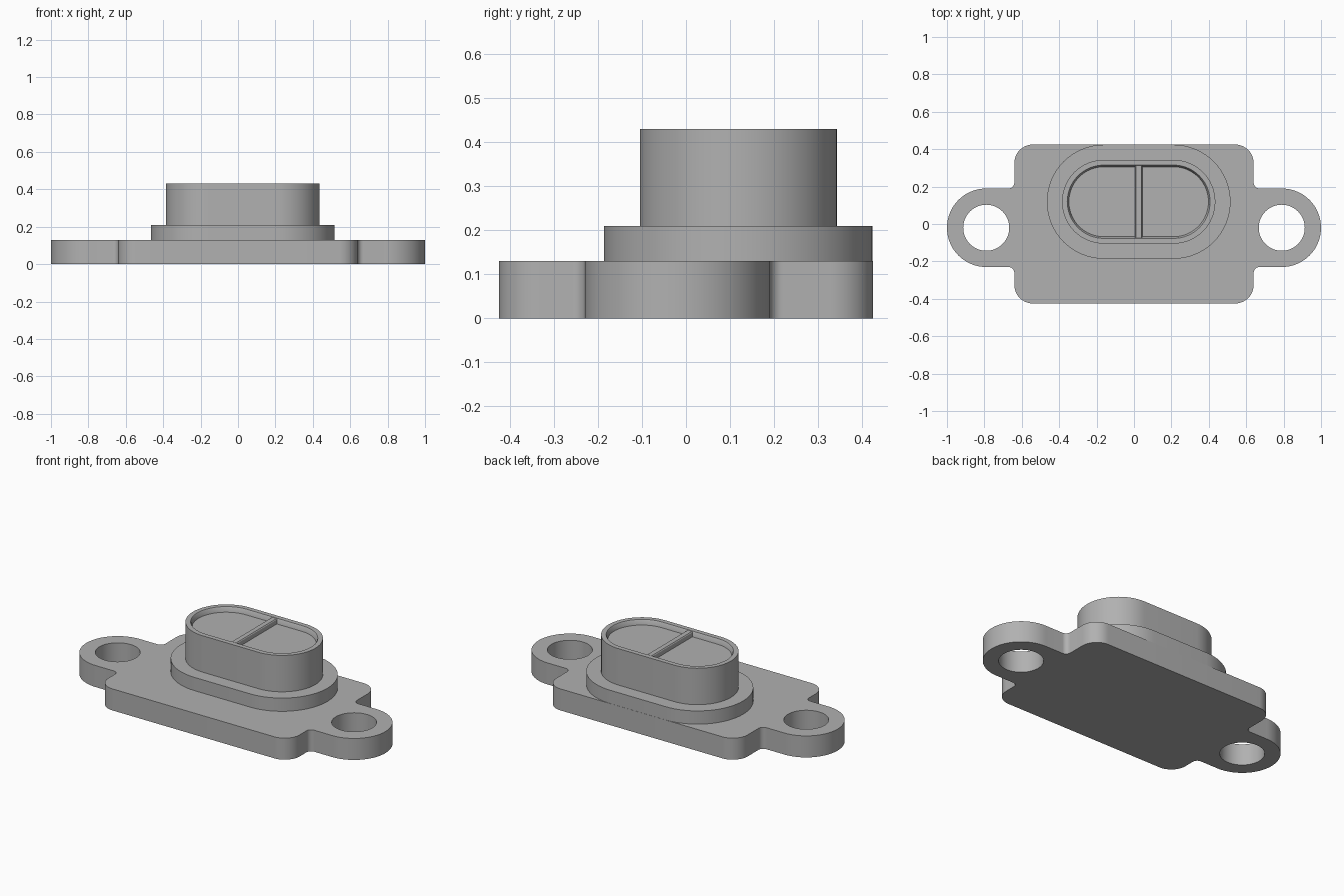
import bpy
import bmesh
import math

cube = bpy.data.objects.get("Cube")
if cube:
    bpy.data.objects.remove(cube)

grey = bpy.data.materials.new("plain grey")
grey.use_nodes = True
colour = (0.44, 0.44, 0.44, 1)
grey.diffuse_color = colour
grey.node_tree.nodes["Principled BSDF"].inputs["Base Color"].default_value = colour

CX, CY = 0.025, 0.119      # centre of the raised boss
HALF = 0.186               # half the straight run of the boss
BASE, STEP, TOP = 0.13, 0.21, 0.43


def arc(cx, cy, r, start, end, steps):
    angles = [math.radians(start + (end - start) * i / steps) for i in range(steps + 1)]
    return [(cx + r * math.cos(a), cy + r * math.sin(a)) for a in angles]


def stadium(r):
    return arc(CX + HALF, CY, r, -90, 90, 32) + arc(CX - HALF, CY, r, 90, 270, 32)


def loft(name, rings, bottom=True):
    """Join outlines of equal count, given as (points, z), and cap the ends."""
    bm = bmesh.new()
    loops = [[bm.verts.new((x, y, z)) for x, y in pts] for pts, z in rings]
    for low, high in zip(loops, loops[1:]):
        n = len(low)
        for i in range(n):
            j = (i + 1) % n
            bm.faces.new((low[i], low[j], high[j], high[i]))
    bm.faces.new(loops[-1])
    if bottom:
        bm.faces.new(loops[0][::-1])
    mesh = bpy.data.meshes.new(name)
    bm.to_mesh(mesh)
    bm.free()
    mesh.materials.append(grey)
    obj = bpy.data.objects.new(name, mesh)
    bpy.context.collection.objects.link(obj)
    return obj


def smooth(obj):
    bpy.ops.object.select_all(action="DESELECT")
    obj.select_set(True)
    bpy.context.view_layer.objects.active = obj
    bpy.ops.object.shade_smooth_by_angle(angle=math.radians(30))


# Flange: rounded rectangle with filleted mounting ears
EAR_X, EAR_Y, EAR_R = 0.79, -0.02, 0.21
W, D, CORNER, FILLET = 0.64, 0.425, 0.1, 0.03
right = (arc(W - CORNER, CORNER - D, CORNER, -90, 0, 12)
         + arc(W + FILLET, EAR_Y - EAR_R - FILLET, FILLET, 180, 90, 8)
         + arc(EAR_X, EAR_Y, EAR_R, -90, 90, 40)
         + arc(W + FILLET, EAR_Y + EAR_R + FILLET, FILLET, 270, 180, 8)
         + arc(W - CORNER, D - CORNER, CORNER, 0, 90, 12))
outline = right + [(-x, y) for x, y in reversed(right)]
flange = loft("mounting_flange", [(outline, 0), (outline, BASE)])

# Bolt holes through the ears
for side, label in ((1, "left"), (-1, "right")):
    circle = arc(side * EAR_X, EAR_Y, 0.123, 0, 360, 64)[:-1]
    cutter = loft(label + "_hole_cutter", [(circle, -0.1), (circle, 0.3)])
    cut = flange.modifiers.new(label + " bolt hole", "BOOLEAN")
    cut.operation = "DIFFERENCE"
    cut.solver = "EXACT"
    cut.object = cutter
    bpy.context.view_layer.objects.active = flange
    bpy.ops.object.modifier_apply(modifier=cut.name)
    bpy.data.objects.remove(cutter)
smooth(flange)

# Low step under the collar, flush with the back of the flange
step = loft("boss_step", [(stadium(0.305), BASE), (stadium(0.305), STEP)], bottom=False)
smooth(step)

# Collar with a shallow pocket and a softened inner foot
collar = loft("boss_collar", [
    (stadium(0.224), STEP), (stadium(0.224), TOP), (stadium(0.196), TOP),
    (stadium(0.192), TOP - 0.006), (stadium(0.187), TOP - 0.03)], bottom=False)
smooth(collar)

# Divider bar across the pocket, with chamfered long edges
def bar(half_width):
    return [(CX + sx * half_width, CY + sy * 0.193)
            for sx, sy in ((-1, -1), (1, -1), (1, 1), (-1, 1))]

loft("pocket_divider", [(bar(0.02), TOP - 0.03), (bar(0.018), TOP - 0.006),
                        (bar(0.014), TOP - 0.001)], bottom=False)
